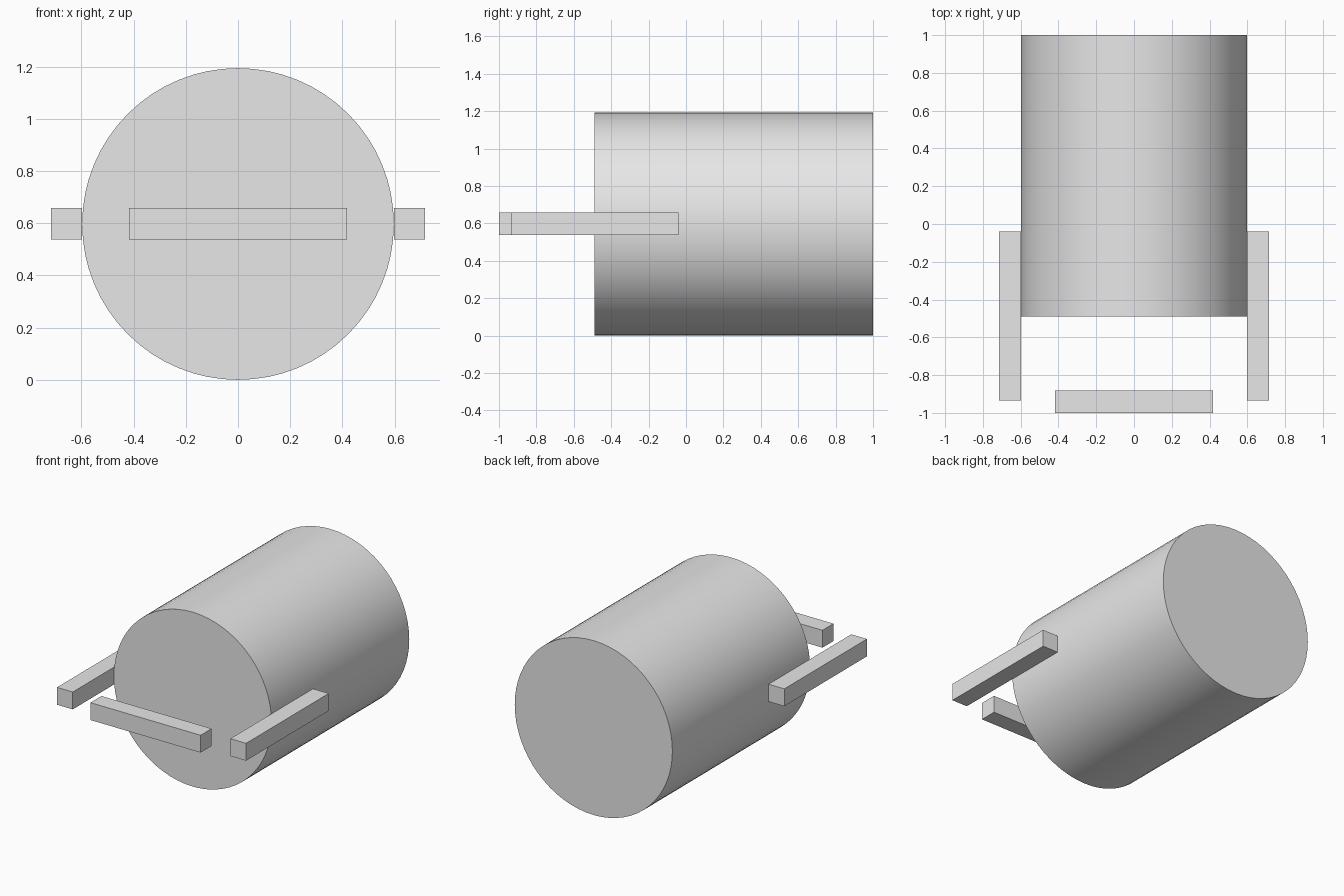
import bpy
import math

if "Cube" in bpy.data.objects:
    bpy.data.objects.remove(bpy.data.objects["Cube"])

R = 0.597          # body radius, also the height of its axis
T = 0.119          # bar thickness

grey = bpy.data.materials.new("light grey")
grey.diffuse_color = (0.8, 0.8, 0.8, 1.0)
grey.use_nodes = True
grey.node_tree.nodes["Principled BSDF"].inputs["Base Color"].default_value = grey.diffuse_color


def bar(name, centre, size):
    """Rectangular bar with its scale applied."""
    bpy.ops.mesh.primitive_cube_add(size=1, location=centre)
    ob = bpy.context.object
    ob.name = name
    ob.scale = size
    bpy.ops.object.transform_apply(location=False, rotation=False, scale=True)
    ob.data.materials.append(grey)
    return ob


# Main drum, lying along y
y0, y1 = -0.49, 1.0
bpy.ops.mesh.primitive_cylinder_add(
    vertices=64, radius=R, depth=y1 - y0,
    location=(0, (y0 + y1) / 2, R), rotation=(math.pi / 2, 0, 0))
body = bpy.context.object
body.name = "drum_body"
body.data.materials.append(grey)
bpy.ops.object.shade_smooth_by_angle(angle=math.radians(30))

# Side bars, touching the drum and reaching past its front
for side, name in ((-1, "left_bar"), (1, "right_bar")):
    bar(name, (side * (R + T / 2), -0.488, R + 0.001), (T, 0.894, T))

# Cross bar in front of the drum
bar("front_bar", (0, -1 + T / 2, R + 0.001), (0.834, T, T))
